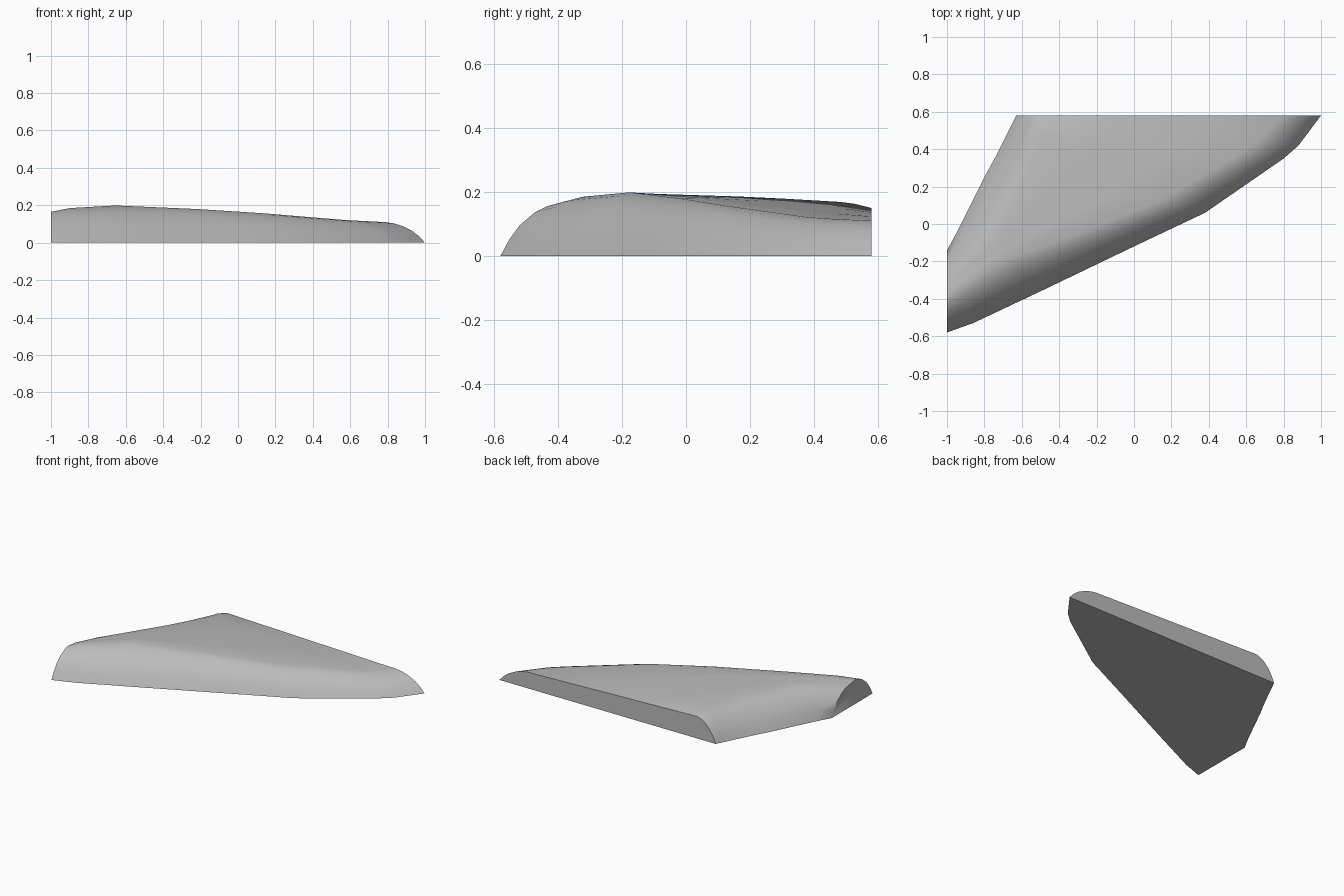
import bpy
import bmesh
import math
from mathutils import Vector

cube = bpy.data.objects.get("Cube")
if cube:
    bpy.data.objects.remove(cube, do_unlink=True)

# Plain grey surface
grey = bpy.data.materials.new("plain_grey")
grey.use_nodes = True
colour = (0.5, 0.5, 0.5, 1)
grey.diffuse_color = colour
grey.node_tree.nodes["Principled BSDF"].inputs["Base Color"].default_value = colour

# Rounded shoulder: (fraction of shoulder width, fraction of height)
SHOULDER = [(0, 0), (0.15, 0.31), (0.33, 0.58), (0.6, 0.83), (0.8, 0.94), (1, 1)]

# Chords: leading point, trailing point, shoulder widths, shoulder heights
SECTIONS = [
    ((-1, -0.58), (-1, -0.14), (0.18, 0.18), (0.165, 0.155)),
    ((-0.86, -0.53), (-0.95, -0.05), (0.21, 0.19), (0.185, 0.175)),
    ((-0.5, -0.36), (-0.88, 0.09), (0.24, 0.2), (0.199, 0.192)),
    ((0, -0.12), (-0.8, 0.25), (0.24, 0.2), (0.18, 0.186)),
    ((0.38, 0.06), (-0.74, 0.36), (0.25, 0.19), (0.157, 0.179)),
    ((0.8, 0.35), (-0.67, 0.5), (0.24, 0.17), (0.122, 0.169)),
    ((0.88, 0.42), (-0.65, 0.54), (0.23, 0.15), (0.117, 0.163)),
    ((1, 0.58), (-0.63, 0.58), (0.21, 0.14), (0.11, 0.15)),
]


def section_points(lead, trail, widths, heights):
    """Arch from the leading edge over the top to the trailing edge."""
    a, b = Vector((*lead, 0)), Vector((*trail, 0))
    along = (b - a).normalized()
    up = Vector((0, 0, 1))
    front = [a + along * (widths[0] * t) + up * (heights[0] * h) for t, h in SHOULDER]
    rear = [b - along * (widths[1] * t) + up * (heights[1] * h) for t, h in SHOULDER]
    middle = [front[-1].lerp(rear[-1], k / 3) for k in (1, 2)]
    return front + middle + rear[::-1]


# Swept panel: lofted top, flat ends and flat base
bm = bmesh.new()
rows = [[bm.verts.new(p) for p in section_points(*s)] for s in SECTIONS]
for r0, r1 in zip(rows, rows[1:]):
    for i in range(len(r0) - 1):
        bm.faces.new((r0[i], r1[i], r1[i + 1], r0[i + 1]))
bm.faces.new(rows[0])
bm.faces.new(rows[-1][::-1])
bm.faces.new([r[0] for r in rows] + [r[-1] for r in reversed(rows)])
bmesh.ops.recalc_face_normals(bm, faces=bm.faces)

mesh = bpy.data.meshes.new("swept_panel")
bm.to_mesh(mesh)
bm.free()
mesh.materials.append(grey)
panel = bpy.data.objects.new("swept_panel", mesh)
bpy.context.collection.objects.link(panel)

# Smooth the rounded skin, keep the cut edges sharp
bpy.ops.object.select_all(action="DESELECT")
panel.select_set(True)
bpy.context.view_layer.objects.active = panel
bpy.ops.object.shade_smooth_by_angle(angle=math.radians(35))
